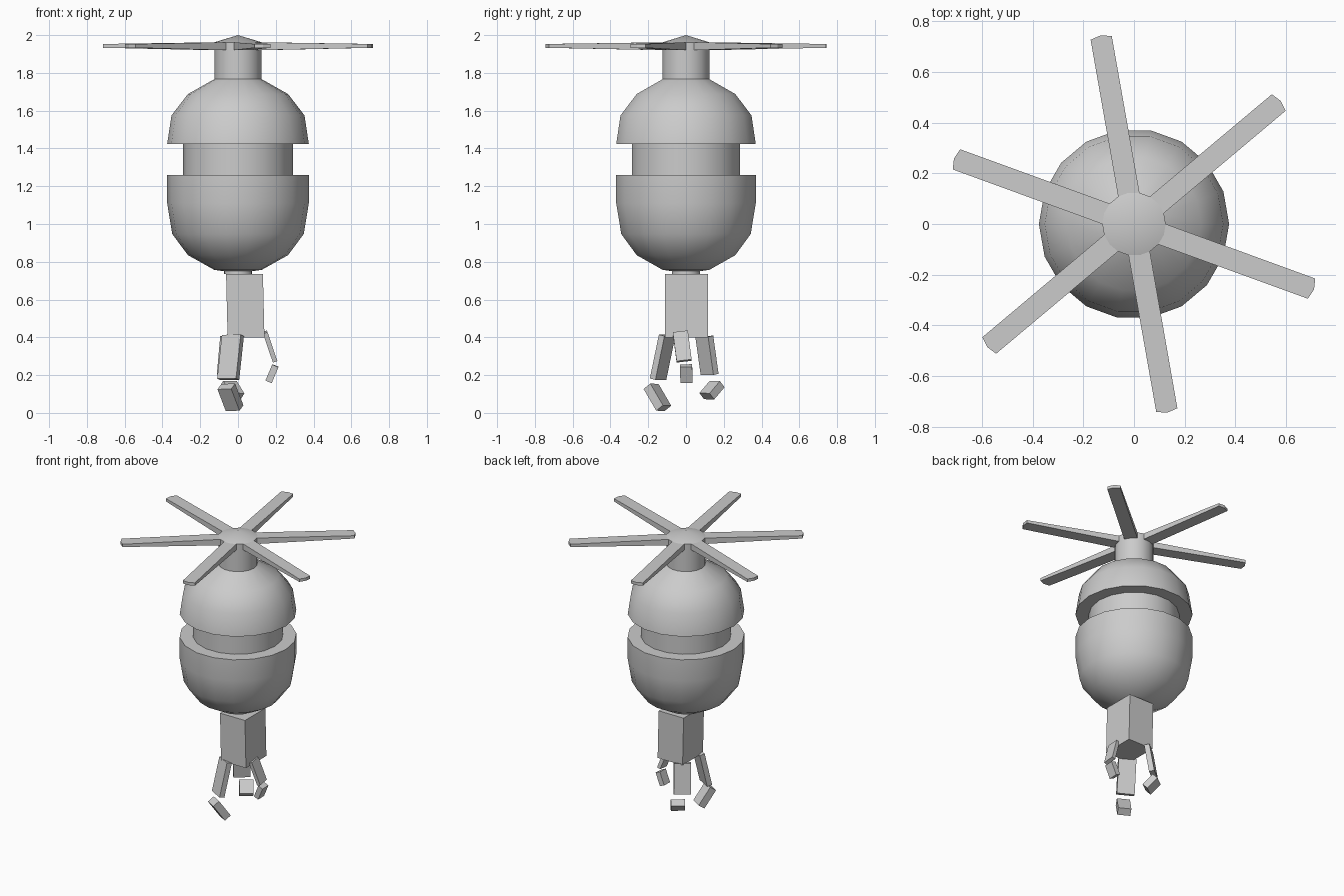
import bpy, bmesh, math
from mathutils import Vector

if "Cube" in bpy.data.objects:
    bpy.data.objects.remove(bpy.data.objects["Cube"])

SIDES = 18


def finish(name, bm, smooth=True):
    bmesh.ops.recalc_face_normals(bm, faces=bm.faces[:])
    me = bpy.data.meshes.new(name)
    bm.to_mesh(me)
    bm.free()
    ob = bpy.data.objects.new(name, me)
    bpy.context.collection.objects.link(ob)
    if smooth:
        bpy.ops.object.select_all(action='DESELECT')
        bpy.context.view_layer.objects.active = ob
        ob.select_set(True)
        bpy.ops.object.shade_smooth_by_angle(angle=math.radians(38))
    return ob


def polar(r, deg, z):
    a = math.radians(deg)
    return Vector((r * math.cos(a), r * math.sin(a), z))


def lathe(name, profile):
    """Revolve (radius, z) points around z."""
    bm = bmesh.new()
    pts = [bm.verts.new((r, 0, z)) for r, z in profile]
    edges = [bm.edges.new(p) for p in zip(pts, pts[1:])]
    bmesh.ops.spin(bm, geom=pts + edges, cent=(0, 0, 0), axis=(0, 0, 1),
                   angle=2 * math.pi, steps=SIDES, use_duplicate=False)
    bmesh.ops.remove_doubles(bm, verts=bm.verts[:], dist=1e-4)
    return finish(name, bm)


def prism(name, lower, upper):
    """Closed solid between two matching outlines."""
    bm = bmesh.new()
    lo = [bm.verts.new(p) for p in lower]
    up = [bm.verts.new(p) for p in upper]
    bm.faces.new(lo)
    bm.faces.new(up)
    n = len(lo)
    for i in range(n):
        j = (i + 1) % n
        bm.faces.new((lo[i], lo[j], up[j], up[i]))
    return finish(name, bm, smooth=False)


def segment(name, a, b, yaw, width, thick):
    """Finger bone from a to b, its broad face turned to yaw degrees."""
    a, b = Vector(a), Vector(b)
    axis = (b - a).normalized()
    side = polar(1, yaw + 90, 0)
    side = (side - axis * side.dot(axis)).normalized()
    out = axis.cross(side)
    ring = [side * (width / 2 * s) + out * (thick / 2 * t)
            for s, t in ((-1, -1), (1, -1), (1, 1), (-1, 1))]
    return prism(name, [a + p for p in ring], [b + p for p in ring])


# Round body: lower shell, recessed neck, upper dome
lathe("lower_shell", [(0, .74), (.125, .757), (.265, .835), (.348, .947),
                      (.375, 1.11), (.375, 1.26), (.29, 1.26)])
lathe("neck", [(.29, 1.26), (.29, 1.424)])
lathe("upper_dome", [(.29, 1.424), (.375, 1.424), (.352, 1.575),
                     (.265, 1.688), (.125, 1.767)])

# Rotor mast with conical cap, and six tapering blades
lathe("rotor_mast", [(.125, 1.767), (.125, 1.962), (0, 2.0)])
for k in range(6):
    mid = -20 + 60 * k
    root = [(.125, mid - 20), (.125, mid), (.125, mid + 20)]
    tip = [(.746, mid + 3.25), (.755, mid), (.746, mid - 3.25)]
    prism(f"rotor_blade_{k + 1}",
          [polar(r, d, 1.92) for r, d in root] + [polar(r, d, 1.933) for r, d in tip],
          [polar(r, d, 1.962) for r, d in root] + [polar(r, d, 1.953) for r, d in tip])

# Wrist and palm block, leaning very slightly
lathe("wrist", [(.0, .735), (.075, .735), (.075, .755)])
corners = [(-.063, -.111), (.132, -.111), (.132, .117), (-.063, .117)]
prism("palm", [(x + .008, y, .40) for x, y in corners],
      [(x, y, .735) for x, y in corners])

# Three two-part fingers spaced around the palm
segment("front_finger_upper", (-.027, -.10, .41), (-.052, -.148, .178), -120, .115, .035)
segment("front_finger_tip", (-.062, -.185, .14), (-.018, -.118, .025), -120, .085, .05)
segment("back_finger_upper", (-.04, .097, .405), (-.058, .125, .203), 128, .11, .035)
segment("back_finger_tip", (-.052, .165, .153), (-.012, .11, .088), 128, .09, .045)
segment("thumb_upper", (.143, -.03, .428), (.195, -.01, .275), 0, .08, .025)
segment("thumb_tip", (.198, .0, .25), (.162, .003, .165), 0, .065, .036)
